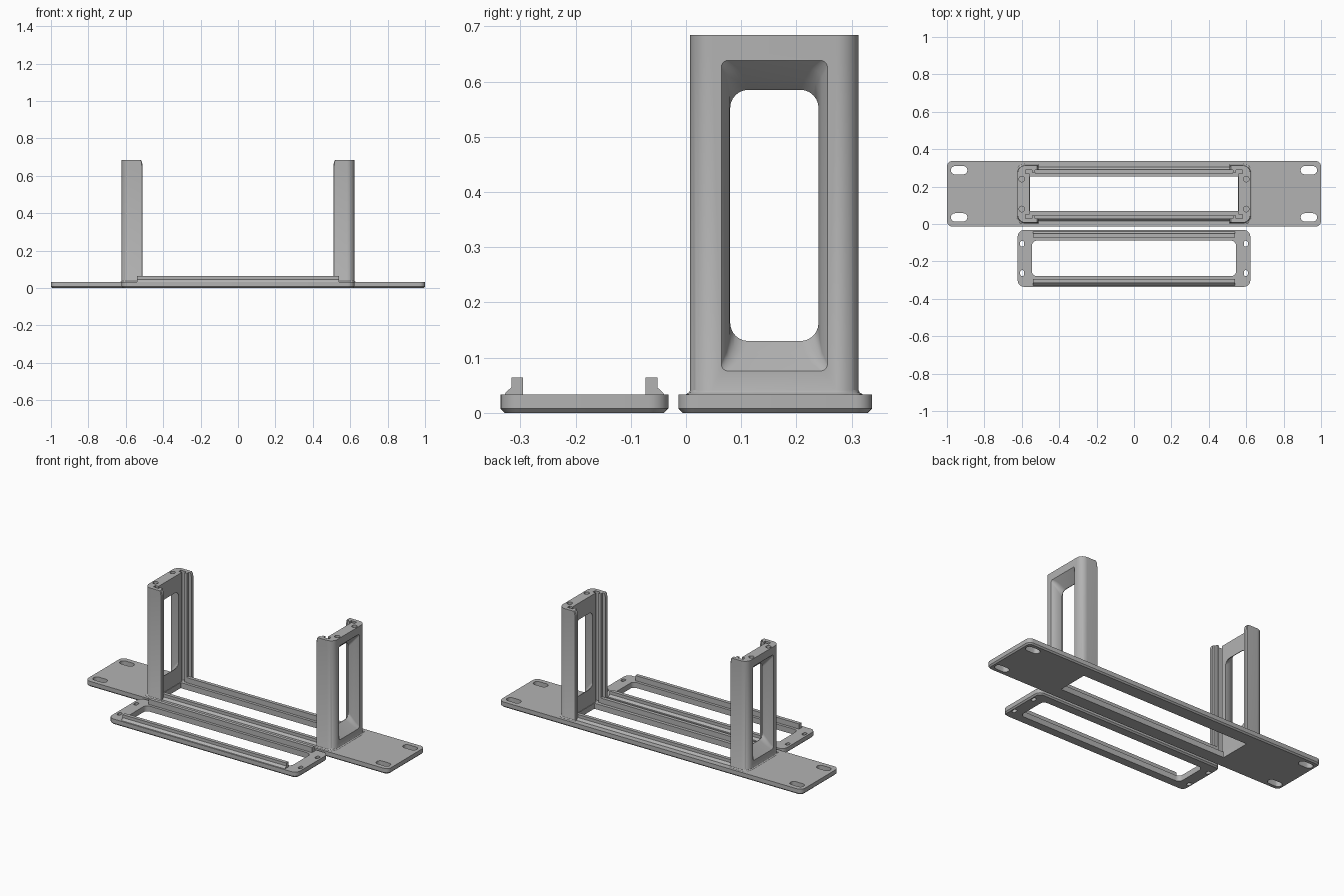
import bpy, bmesh, math

if "Cube" in bpy.data.objects:
    bpy.data.objects.remove(bpy.data.objects["Cube"])

grey = bpy.data.materials.new("satin grey")
grey.diffuse_color = (0.45, 0.45, 0.45, 1)
grey.use_nodes = True
grey.node_tree.nodes["Principled BSDF"].inputs["Base Color"].default_value = grey.diffuse_color


def rounded(cx, cy, w, h, r, n=6):
    """Rounded rectangle outline, anticlockwise."""
    pts = []
    for i, (sx, sy) in enumerate([(1, 1), (-1, 1), (-1, -1), (1, -1)]):
        for k in range(n + 1):
            a = math.pi / 2 * (i + k / n)
            pts.append((cx + sx * (w / 2 - r) + r * math.cos(a),
                        cy + sy * (h / 2 - r) + r * math.sin(a)))
    return pts


def loft(name, rings):
    """Closed skin through equal-length rings of 3D points."""
    bm = bmesh.new()
    vs = [[bm.verts.new(p) for p in ring] for ring in rings]
    n = len(vs[0])
    for a, b in zip(vs, vs[1:]):
        for i in range(n):
            j = (i + 1) % n
            bm.faces.new((a[i], a[j], b[j], b[i]))
    bm.faces.new(vs[0][::-1])
    bm.faces.new(vs[-1])
    bmesh.ops.recalc_face_normals(bm, faces=bm.faces)
    me = bpy.data.meshes.new(name)
    bm.to_mesh(me)
    bm.free()
    me.materials.append(grey)
    ob = bpy.data.objects.new(name, me)
    bpy.context.collection.objects.link(ob)
    return ob


def at_z(pts, z):
    return [(x, y, z) for x, y in pts]


def prism(name, pts, z0, z1):
    return loft(name, [at_z(pts, z0), at_z(pts, z1)])


def cut(ob, cutters):
    """Subtract each cutter, then remove it."""
    bpy.context.view_layer.objects.active = ob
    for c in cutters:
        m = ob.modifiers.new("cut", 'BOOLEAN')
        m.operation, m.solver, m.object = 'DIFFERENCE', 'EXACT', c
        bpy.ops.object.modifier_apply(modifier=m.name)
        bpy.data.objects.remove(c)


def smooth(ob):
    bpy.ops.object.select_all(action='DESELECT')
    ob.select_set(True)
    bpy.context.view_layer.objects.active = ob
    bpy.ops.object.shade_smooth_by_angle(angle=math.radians(30))


def plate(name, cy, w, h, r, hole, hole_r, slots):
    """Flat frame with a chamfered underside, window and fixing slots."""
    c = 0.008
    ob = loft(name, [at_z(rounded(0, cy, w - 2 * c, h - 2 * c, r - c), 0),
                     at_z(rounded(0, cy, w, h, r), c),
                     at_z(rounded(0, cy, w, h, r), 0.033)])
    cs = [prism("cutter", rounded(0, cy, hole[0], hole[1], hole_r), -0.1, 0.1)]
    x, dy, sw, sh = slots
    for sx in (-1, 1):
        for sy in (-1, 1):
            cs.append(prism("cutter", rounded(sx * x, cy + sy * dy, sw, sh,
                                              min(sw, sh) / 2 - 0.0005), -0.1, 0.1))
    cut(ob, cs)
    smooth(ob)


def rails(name, cy, half_len):
    """Pair of upright lips with a sloped foot on the outer side."""
    prof = [(0.111, 0.031), (0.111, 0.064), (0.132, 0.064), (0.132, 0.046),
            (0.137, 0.042), (0.143, 0.036), (0.145, 0.031)]
    for s, side in ((-1, "front"), (1, "back")):
        loft(name + "_" + side, [[(x, cy + s * d, z) for d, z in prof]
                                 for x in (-half_len, half_len)])


# Wide mounting panel and the separate end frame lying in front of it
PY, CY, BY = 0.1615, -0.184, 0.16
plate("mounting_panel", PY, 2.0, 0.351, 0.03, (1.114, 0.186), 0.004,
      (0.935, 0.126, 0.088, 0.044))
plate("end_frame", CY, 1.244, 0.304, 0.035, (1.09, 0.19), 0.025,
      (0.598, 0.0785, 0.021, 0.032))
rails("panel_rail", BY, 0.53)
rails("frame_rail", CY, 0.54)

# Upright posts: C-shaped section, flared window, screw holes on top
R = 0.04
half = [(0.56, 0.11), (0.58, 0.11), (0.58, 0.13), (0.545, 0.13), (0.545, 0.115),
        (0.53, 0.115), (0.53, 0.13), (0.51, 0.13), (0.51, 0.1485), (0.514, 0.1525)]
half += [(0.622 - R + R * math.sin(a), 0.1525 - R + R * math.cos(a))
         for a in [math.pi / 2 * k / 10 for k in range(11)]]
section = half + [(x, -d) for x, d in half[::-1]]


def post_ring(s, z, tip=0.0):
    return [(s * (x + (tip if x < 0.52 else 0)), BY + d, z) for x, d in section]


def foot_ring(s, z, grow):
    """Section outline pushed outwards for the small flare at the foot."""
    return [(s * (x + grow if x > 0.6 else x),
             BY + d + (math.copysign(grow, d) if abs(d) > 0.14 else 0), z)
            for x, d in section]


for s, side in ((-1, "left"), (1, "right")):
    post = loft(side + "_post", [foot_ring(s, 0.03, 0.009), foot_ring(s, 0.034, 0.007),
                                 foot_ring(s, 0.037, 0.002), post_ring(s, 0.041),
                                 post_ring(s, 0.65), post_ring(s, 0.675, 0.003),
                                 post_ring(s, 0.684, 0.009)])
    # window narrows from the outer face to the inner face
    win = []
    for x, w, lo, hi, r in [(0.54, 0.16, 0.13, 0.585, 0.033),
                            (0.563, 0.16, 0.13, 0.585, 0.033),
                            (0.585, 0.163, 0.110, 0.604, 0.027),
                            (0.605, 0.172, 0.091, 0.623, 0.02),
                            (0.622, 0.192, 0.076, 0.638, 0.012),
                            (0.64, 0.225, 0.060, 0.654, 0.012)]:
        win.append([(s * x, y, z) for y, z in
                    rounded(BY, (lo + hi) / 2, w, hi - lo, r)])
    holes = [prism("cutter", rounded(s * 0.6, BY + d, 0.03, 0.03, 0.0149), 0.65, 0.75)
             for d in (-0.08, 0.08)]
    cut(post, [loft("cutter", win)] + holes)
    smooth(post)
